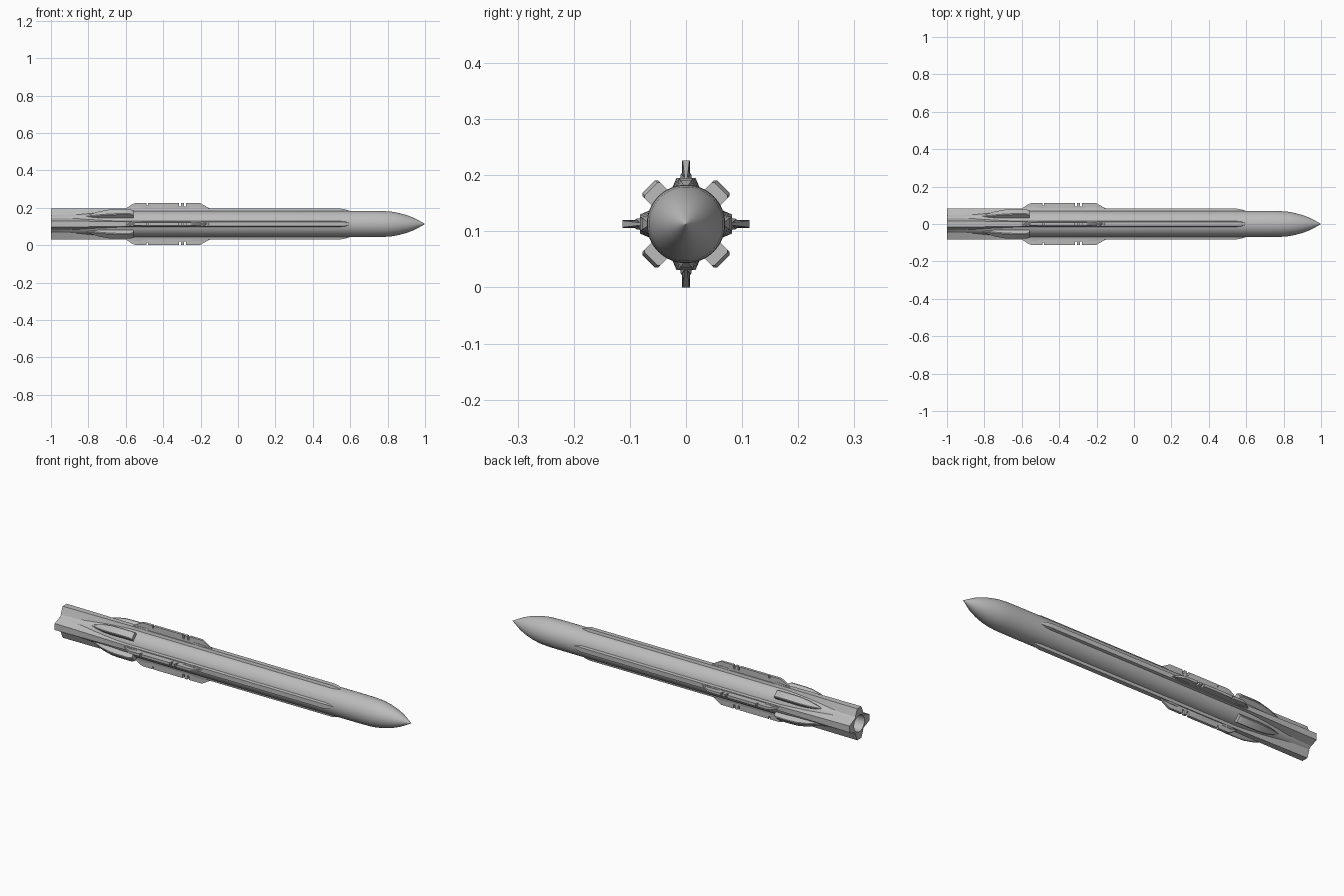
import bpy, bmesh
from math import sin, cos, pi, radians

cube = bpy.data.objects.get("Cube")
if cube:
    bpy.data.objects.remove(cube, do_unlink=True)

AXIS = 0.113          # height of the centre line
grey = bpy.data.materials.new("light_grey")
grey.use_nodes = True
colour = (0.5, 0.5, 0.5, 1)
grey.diffuse_color = colour
grey.node_tree.nodes["Principled BSDF"].inputs["Base Color"].default_value = colour


def finish(name, bm, angle):
    bmesh.ops.remove_doubles(bm, verts=bm.verts, dist=0.00001)
    bmesh.ops.recalc_face_normals(bm, faces=bm.faces)
    mesh = bpy.data.meshes.new(name)
    bm.to_mesh(mesh)
    bm.free()
    mesh.materials.append(grey)
    obj = bpy.data.objects.new(name, mesh)
    bpy.context.collection.objects.link(obj)
    mesh.shade_smooth()
    mesh.set_sharp_from_angle(angle=radians(angle))
    return obj


def loft(name, rings, angle=30):
    """Skin equal-sized rings of points and cap both ends."""
    bm = bmesh.new()
    rows = [[bm.verts.new(p) for p in ring] for ring in rings]
    n = len(rows[0])
    for a, b in zip(rows, rows[1:]):
        for i in range(n):
            j = (i + 1) % n
            bm.faces.new((a[i], a[j], b[j], b[i]))
    bm.faces.new(rows[0])
    bm.faces.new(rows[-1])
    return finish(name, bm, angle)


def lathe(name, profile, sides=64):
    rings = []
    for x, r in profile:
        rings.append([(x, r * cos(2 * pi * i / sides), AXIS + r * sin(2 * pi * i / sides))
                      for i in range(sides)])
    return loft(name, rings)


def ridge(name, turn, stations, chamfer=0.0):
    """Raised part along the hull: x, base radius, top radius, base and top half widths."""
    a = radians(turn)
    rings = []
    for x, low, high, wb, wt in stations:
        c = min(chamfer, (high - low) * 0.4, wt * 0.5)
        section = [(-wb, low), (wb, low), (wt, high - c), (wt - c, high),
                   (c - wt, high), (-wt, high - c)]
        if not chamfer:
            section = [(-wb, low), (wb, low), (wt, high), (-wt, high)]
        rings.append([(x, r * cos(a) - t * sin(a), AXIS + r * sin(a) + t * cos(a))
                      for t, r in section])
    return loft(name, rings, 25)


# Hull with narrowing tail, hollow nozzle and pointed nose
lathe("hull", [(-0.9, 0.025), (-0.95, 0.036), (-1, 0.043), (-1, 0.052), (-0.85, 0.058),
               (-0.72, 0.066), (-0.62, 0.07), (0.72, 0.07), (0.78, 0.069), (0.82, 0.066),
               (0.86, 0.059), (0.9, 0.048), (0.94, 0.033), (0.97, 0.017), (1, 0.0004)])

# Fin outline: x, top radius, half thickness, with notches in the edge
fin = [(-0.605, 0.08, 0.003), (-0.56, 0.108, 0.006), (-0.545, 0.113, 0.007)]
for left, right, depth in ((-0.49, -0.482, 0.1), (-0.315, -0.305, 0.093), (-0.288, -0.278, 0.093)):
    fin += [(left, 0.113, 0.007), (left + 0.0005, depth, 0.007),
            (right, depth, 0.007), (right + 0.0005, 0.113, 0.007)]
fin += [(-0.205, 0.113, 0.006), (-0.145, 0.08, 0.002)]
fin = [(x, 0.06, high, w + 0.001, w) for x, high, w in fin]

strake = [(-0.7, 0.06, 0.082, 0.017, 0.012), (0.55, 0.06, 0.082, 0.017, 0.012),
          (0.575, 0.06, 0.078, 0.014, 0.01), (0.6, 0.06, 0.069, 0.006, 0.004)]
lobe = [(-1, 0.045, 0.082, 0.033, 0.017), (-0.88, 0.046, 0.082, 0.031, 0.016),
        (-0.75, 0.052, 0.082, 0.025, 0.014), (-0.6, 0.06, 0.082, 0.017, 0.012)]
pod = [(-0.81, 0.05, 0.061, 0.003, 0.003), (-0.78, 0.05, 0.071, 0.011, 0.011),
       (-0.74, 0.05, 0.083, 0.017, 0.017), (-0.69, 0.05, 0.092, 0.02, 0.02),
       (-0.65, 0.05, 0.094, 0.02, 0.02), (-0.575, 0.05, 0.094, 0.02, 0.02),
       (-0.56, 0.05, 0.088, 0.02, 0.02)]

# Four-fold parts around the hull
for k, side in enumerate(("left", "top", "right", "bottom")):
    turn = 90 * k
    ridge(side + "_strake", turn, strake)
    ridge(side + "_tail_lobe", turn, lobe)
    ridge(side + "_fin", turn, fin)
    # Thicker fin roots, fore and aft
    for end, x0, x1 in (("rear", -0.6, -0.48), ("front", -0.3, -0.15)):
        mid = (x0 + x1) / 2
        ridge(f"{side}_{end}_fin_root", turn,
              [(x0, 0.06, 0.083, 0.006, 0.003), (mid - 0.02, 0.06, 0.09, 0.014, 0.009),
               (mid + 0.02, 0.06, 0.09, 0.014, 0.009), (x1, 0.06, 0.083, 0.006, 0.003)])
    ridge(f"diagonal_pod_{k + 1}", turn + 45, pod, chamfer=0.004)
